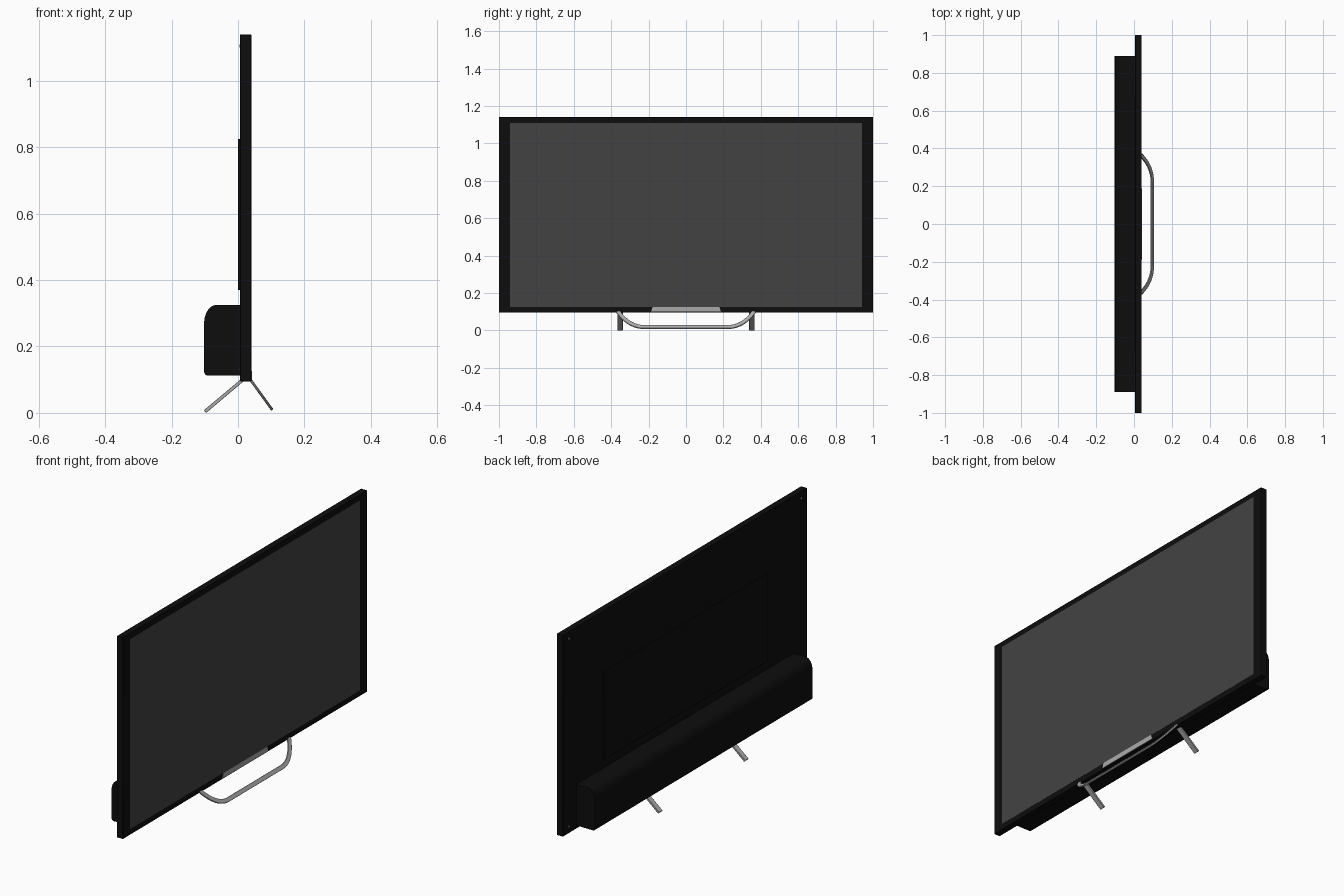
import bpy, bmesh, math
from mathutils import Vector

if "Cube" in bpy.data.objects:
    bpy.data.objects.remove(bpy.data.objects["Cube"])


def material(name, v):
    m = bpy.data.materials.new(name)
    m.diffuse_color = (v, v, v, 1)
    m.use_nodes = True
    m.node_tree.nodes["Principled BSDF"].inputs["Base Color"].default_value = m.diffuse_color
    return m


BLACK = material("black_plastic", 0.004)
SCREEN = material("dark_glass", 0.055)
METAL = material("brushed_metal", 0.4)


def finish(name, bm, mat, bevel=0):
    bmesh.ops.recalc_face_normals(bm, faces=bm.faces)
    me = bpy.data.meshes.new(name)
    bm.to_mesh(me)
    bm.free()
    me.materials.append(mat)
    ob = bpy.data.objects.new(name, me)
    bpy.context.collection.objects.link(ob)
    if bevel:
        b = ob.modifiers.new("Bevel", "BEVEL")
        b.width, b.segments = bevel, 2
    bpy.ops.object.select_all(action="DESELECT")
    ob.select_set(True)
    bpy.context.view_layer.objects.active = ob
    bpy.ops.object.shade_smooth_by_angle(angle=math.radians(35))
    return ob


def prism(name, points, vec, mat, bevel=0):
    """Closed polygon extruded along vec."""
    bm = bmesh.new()
    f = bm.faces.new([bm.verts.new(p) for p in points])
    r = bmesh.ops.extrude_face_region(bm, geom=[f])
    bmesh.ops.translate(bm, vec=Vector(vec),
                        verts=[v for v in r["geom"] if isinstance(v, bmesh.types.BMVert)])
    return finish(name, bm, mat, bevel)


def box(name, x, y, z, mat, bevel=0):
    pts = [(x[0], y[0], z[0]), (x[0], y[1], z[0]), (x[0], y[1], z[1]), (x[0], y[0], z[1])]
    return prism(name, pts, (x[1] - x[0], 0, 0), mat, bevel)


# Display panel, screen and raised rear plate
box("display_panel", (0.006, 0.04), (-1, 1), (0.095, 1.14), BLACK, 0.002)
box("screen", (0.03, 0.0405), (-0.942, 0.942), (0.125, 1.11), SCREEN)
box("rear_plate", (0.0, 0.01), (-0.67, 0.67), (0.37, 0.825), BLACK, 0.002)


# Rear electronics housing: rounded profile run across the width
def arc(cx, cz, rx, rz, a0, a1, n):
    return [(cx + rx * math.cos(math.radians(a0 + (a1 - a0) * i / n)), -0.89,
             cz + rz * math.sin(math.radians(a0 + (a1 - a0) * i / n))) for i in range(n + 1)]


profile = [(0.01, -0.89, 0.112), (0.01, -0.89, 0.325)]
profile += arc(-0.065, 0.27, 0.037, 0.055, 90, 180, 10)
profile += arc(-0.09, 0.124, 0.012, 0.012, 180, 270, 4)
prism("rear_housing", profile, (0, 1.78, 0), BLACK)

# Silver trim under the screen
prism("front_trim", [(0.035, -0.187, 0.1), (0.035, 0.187, 0.1),
                     (0.035, 0.178, 0.126), (0.035, -0.178, 0.126)], (0.0075, 0, 0), METAL)

# Corner screws on the back
for sy in (-1, 1):
    for z in (0.13, 1.105):
        pts = [(0.004, sy * 0.952 + 0.005 * math.cos(i * math.pi / 6),
                z + 0.005 * math.sin(i * math.pi / 6)) for i in range(12)]
        prism("corner_screw", pts, (0.004, 0, 0), METAL)

# Front stand loop: flat bar swept in a sloping plane
down = Vector((0.063, 0, -0.087)).normalized()
normal = Vector((0.087, 0, 0.063)).normalized()
origin = Vector((0.036, 0, 0.102))
length = 0.104
half = []
for i in range(13):
    t = i / 12
    half.append(((1 - t) ** 2 * 0.365 + 2 * t * (1 - t) * 0.305 + t * t * 0.22,
                 length * (1 - (1 - t) ** 2)))
path = half + [(-y, s) for y, s in reversed(half)]
bm = bmesh.new()
rings = []
for i, (y, s) in enumerate(path):
    a, b = path[max(i - 1, 0)], path[min(i + 1, len(path) - 1)]
    tan = Vector((b[0] - a[0], b[1] - a[1])).normalized()
    side = Vector((0, -tan.y, 0)) + down * tan.x
    c = origin + Vector((0, y, 0)) + down * s
    rings.append([bm.verts.new(c + side * u * 0.011 + normal * w * 0.004)
                  for u, w in ((-1, -1), (1, -1), (1, 1), (-1, 1))])
for p, q in zip(rings, rings[1:]):
    for k in range(4):
        bm.faces.new((p[k], p[(k + 1) % 4], q[(k + 1) % 4], q[k]))
bm.faces.new(rings[0])
bm.faces.new(rings[-1])
finish("front_stand_loop", bm, METAL, 0.0015)

# Rear stand legs, flat bars splayed backwards
for sy in (-1, 1):
    y0 = sy * 0.352 - 0.014
    pts = [(0.012, y0, 0.104), (0.018, y0, 0.096), (-0.096, y0, 0.0), (-0.103, y0, 0.008)]
    prism("rear_stand_leg", pts, (0, 0.028, 0), METAL, 0.0015)
